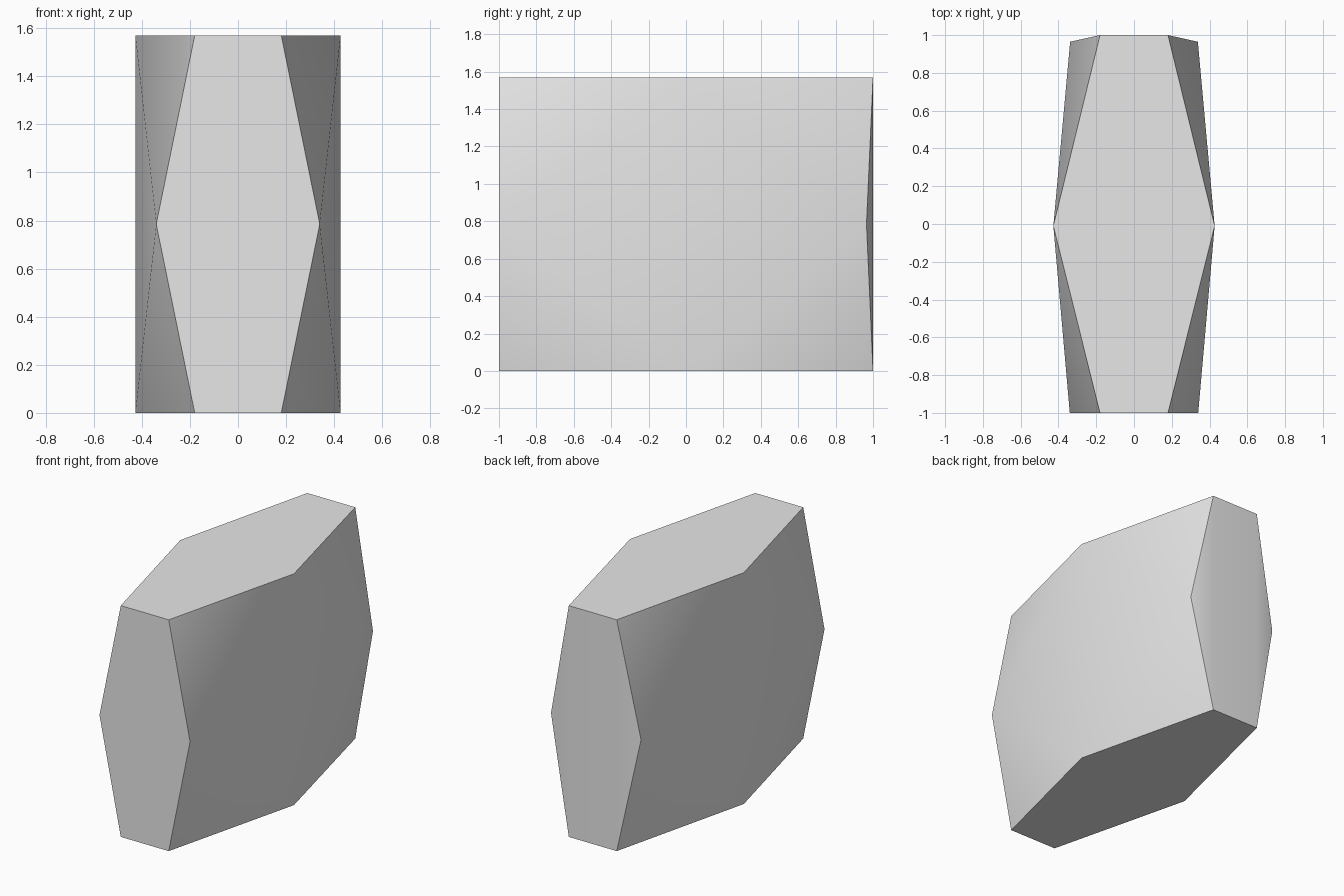
import bpy
import bmesh
import math

cube = bpy.data.objects.get("Cube")
if cube:
    bpy.data.objects.remove(cube, do_unlink=True)

HEIGHT = 1.57
MID = HEIGHT / 2

# One flank outline as a loop: corners alternate with the bulging midpoints
FLANK = [
    (0.18, -1.0, 0.0),       # front bottom corner
    (0.34, -1.0, MID),       # front middle
    (0.18, -1.0, HEIGHT),    # front top corner
    (0.427, -0.01, HEIGHT),  # top middle
    (0.18, 1.0, HEIGHT),     # back top corner
    (0.338, 0.965, MID),     # back middle
    (0.18, 1.0, 0.0),        # back bottom corner
    (0.427, -0.01, 0.0),     # bottom middle
]

bm = bmesh.new()
left = [bm.verts.new(p) for p in FLANK]
right = [bm.verts.new((-x, y, z)) for x, y, z in FLANK]

# Flanks: four corner triangles and a centre folded along its upright ridge
for side in (left, right):
    for c in (0, 2, 4, 6):
        bm.faces.new((side[c - 1], side[c], side[c + 1]))
    for m in (1, 5):
        bm.faces.new((side[7], side[m], side[3]))

# Flat hexagons: front, top and bottom
for a, b, c in ((0, 1, 2), (2, 3, 4), (6, 7, 0)):
    bm.faces.new((left[a], left[b], left[c], right[c], right[b], right[a]))

# Back: upright centre panel with a triangle folded in at each side
bm.faces.new((left[4], left[6], right[6], right[4]))
for side in (left, right):
    bm.faces.new((side[4], side[5], side[6]))

bmesh.ops.recalc_face_normals(bm, faces=bm.faces[:])
mesh = bpy.data.meshes.new("faceted_block")
bm.to_mesh(mesh)
bm.free()

block = bpy.data.objects.new("faceted_block", mesh)
bpy.context.collection.objects.link(block)

# Plain light grey surface
GREY = (0.8, 0.8, 0.8, 1.0)
mat = bpy.data.materials.new("light grey")
mat.use_nodes = True
mat.diffuse_color = GREY
for node in mat.node_tree.nodes:
    if node.type == 'BSDF_PRINCIPLED':
        node.inputs["Base Color"].default_value = GREY
mesh.materials.append(mat)

# Soft flanks and back, crisp outer edges
bpy.ops.object.select_all(action='DESELECT')
block.select_set(True)
bpy.context.view_layer.objects.active = block
bpy.ops.object.shade_smooth_by_angle(angle=math.radians(30))
